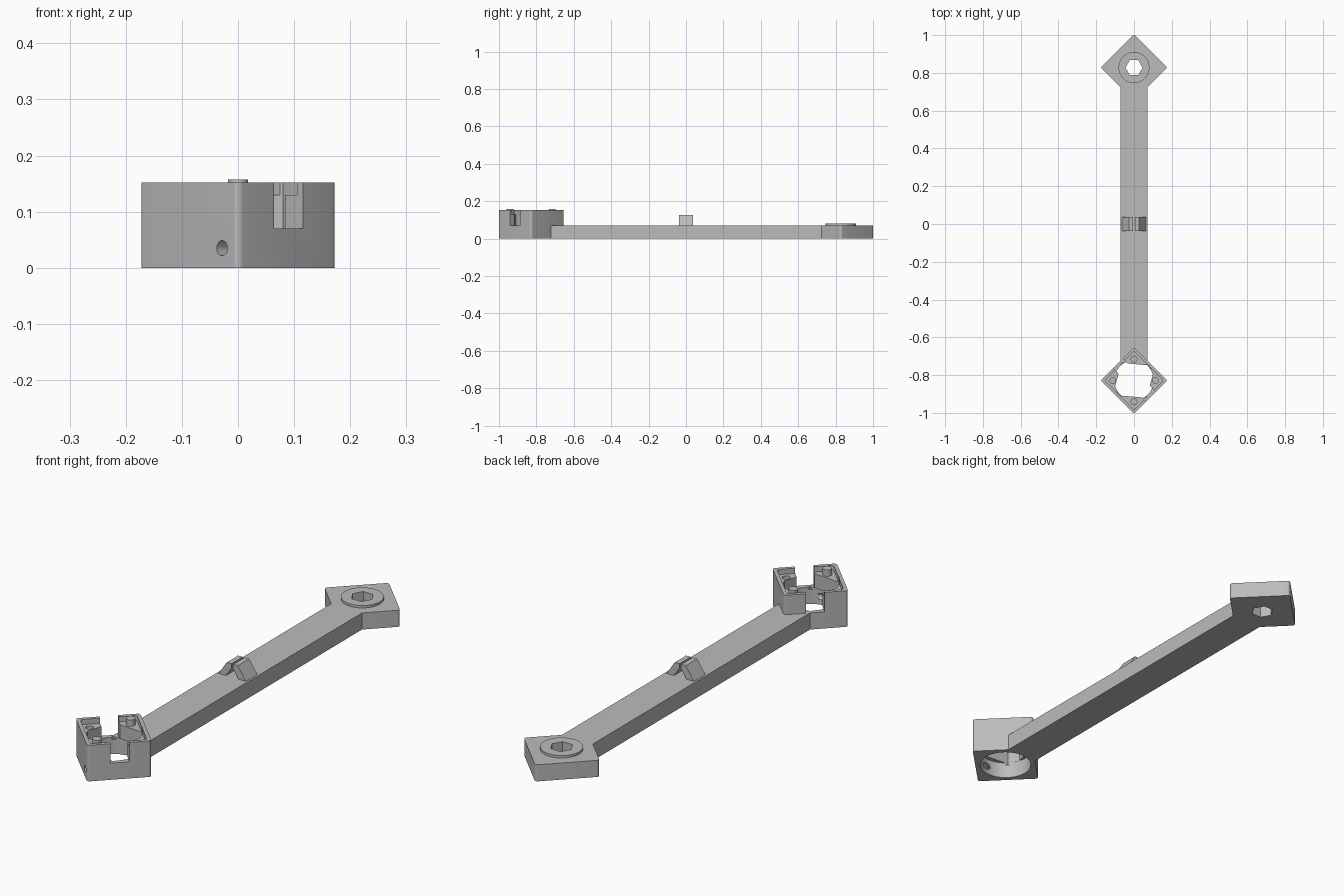
import bpy, math
from mathutils import Matrix, Vector

if "Cube" in bpy.data.objects:
    bpy.data.objects.remove(bpy.data.objects["Cube"])

grey = bpy.data.materials.new("grey plastic")
grey.diffuse_color = (0.5, 0.5, 0.5, 1)
grey.use_nodes = True
grey.node_tree.nodes["Principled BSDF"].inputs["Base Color"].default_value = grey.diffuse_color
HEAD_Y, TAIL_Y = -0.828, 0.828


def prism(name, pts, z0, z1, matrix=None):
    """Extrude a counter-clockwise outline from z0 to z1."""
    n = len(pts)
    verts = [(x, y, z) for z in (z0, z1) for x, y in pts]
    faces = [tuple(reversed(range(n))), tuple(range(n, 2 * n))]
    faces += [(i, (i + 1) % n, (i + 1) % n + n, i + n) for i in range(n)]
    mesh = bpy.data.meshes.new(name)
    mesh.from_pydata(verts, [], faces)
    if matrix:
        mesh.transform(matrix)
    mesh.materials.append(grey)
    ob = bpy.data.objects.new(name, mesh)
    bpy.context.collection.objects.link(ob)
    return ob


def circle(r, n=48, cx=0, cy=0):
    return [(cx + r * math.cos(2 * math.pi * i / n),
             cy + r * math.sin(2 * math.pi * i / n)) for i in range(n)]


def diamond(cy, half, r, n=6):
    """Square with rounded corners, standing on one corner."""
    d = (half - r) * math.sqrt(2)
    pts = []
    for k in range(4):
        a = k * math.pi / 2
        for i in range(n + 1):
            t = a - math.pi / 4 + math.pi / 2 * i / n
            pts.append((d * math.cos(a) + r * math.cos(t),
                        cy + d * math.sin(a) + r * math.sin(t)))
    return pts


def boolean(ob, other, op='DIFFERENCE'):
    other.hide_render = True
    m = ob.modifiers.new("cut", 'BOOLEAN')
    m.operation, m.solver, m.object = op, 'EXACT', other
    bpy.context.view_layer.objects.active = ob
    bpy.ops.object.modifier_apply(modifier=m.name)
    bpy.data.objects.remove(other)


def smooth(ob):
    bpy.ops.object.select_all(action='DESELECT')
    ob.select_set(True)
    bpy.context.view_layer.objects.active = ob
    bpy.ops.object.shade_smooth_by_angle(angle=math.radians(30))


# Motor socket: rounded square block with a shallow rimmed recess
socket = prism("motor_socket", diamond(HEAD_Y, 0.125, 0.012), 0, 0.152)
boolean(socket, prism("recess", diamond(HEAD_Y, 0.110, 0.010), 0.13, 0.2))

# Round bore below, faceted opening between the corner seats above
boolean(socket, prism("bore", circle(0.105, 64, 0, HEAD_Y), -0.05, 0.07))
half = [(0.1, 0.03), (0.08, 0.08), (-0.065, 0.092)]
opening = half + [(-x, -y) for x, y in half]
boolean(socket, prism("opening", [(x, y + HEAD_Y) for x, y in opening], 0.06, 0.2))

# Open slots through two opposite walls
box = [(-0.3, -0.0365), (0.3, -0.0365), (0.3, 0.0365), (-0.3, 0.0365)]
boolean(socket, prism("slot", box, 0.07, 0.2,
                      Matrix.Translation((0.002, HEAD_Y + 0.002, 0))
                      @ Matrix.Rotation(-math.pi / 4, 4, 'Z')))

# Set-screw hole through the front left wall
axis = Vector((1, 1, 0)).to_track_quat('Z', 'Y').to_matrix().to_4x4()
start = Vector((-0.028, -0.976, 0.035)) - Vector((0.03, 0.03, 0))
boolean(socket, prism("screw_hole", circle(0.0135, 24), 0, 0.12,
                      Matrix.Translation(start) @ axis))

# Blind holes in the side corners
for s in (-1, 1):
    boolean(socket, prism("corner_hole", circle(0.015, 24, s * 0.113, HEAD_Y), 0.09, 0.2))
smooth(socket)

# Locating pegs in the front and back corners
for s in (-1, 1):
    smooth(prism("locating_peg", circle(0.018, 24, 0, HEAD_Y + s * 0.113), 0.12, 0.157))

# Straight arm
prism("arm", [(-0.072, -0.722), (0.072, -0.722), (0.072, 0.73), (-0.072, 0.73)], 0, 0.07)

# Mounting pad with raised round boss and hexagonal through hole
pad = prism("mounting_pad", diamond(TAIL_Y, 0.125, 0.012), 0, 0.07)
boolean(pad, prism("boss", circle(0.082, 64, 0, TAIL_Y), 0.03, 0.08), 'UNION')
boolean(pad, prism("hex_hole", circle(0.045, 6, 0, TAIL_Y), -0.1, 0.2))
smooth(pad)

# Cable clip: two prongs leaning toward each other
prong = [(0.030, 0.068), (0.065, 0.068), (0.026, 0.126), (0.004, 0.126), (0.004, 0.108)]
upright = Matrix.Rotation(math.pi / 2, 4, 'X')
for s in (-1, 1):
    pts = [(s * x, z) for x, z in prong]
    prism("cable_clip_prong", pts if s > 0 else pts[::-1], -0.038, 0.038, upright)
